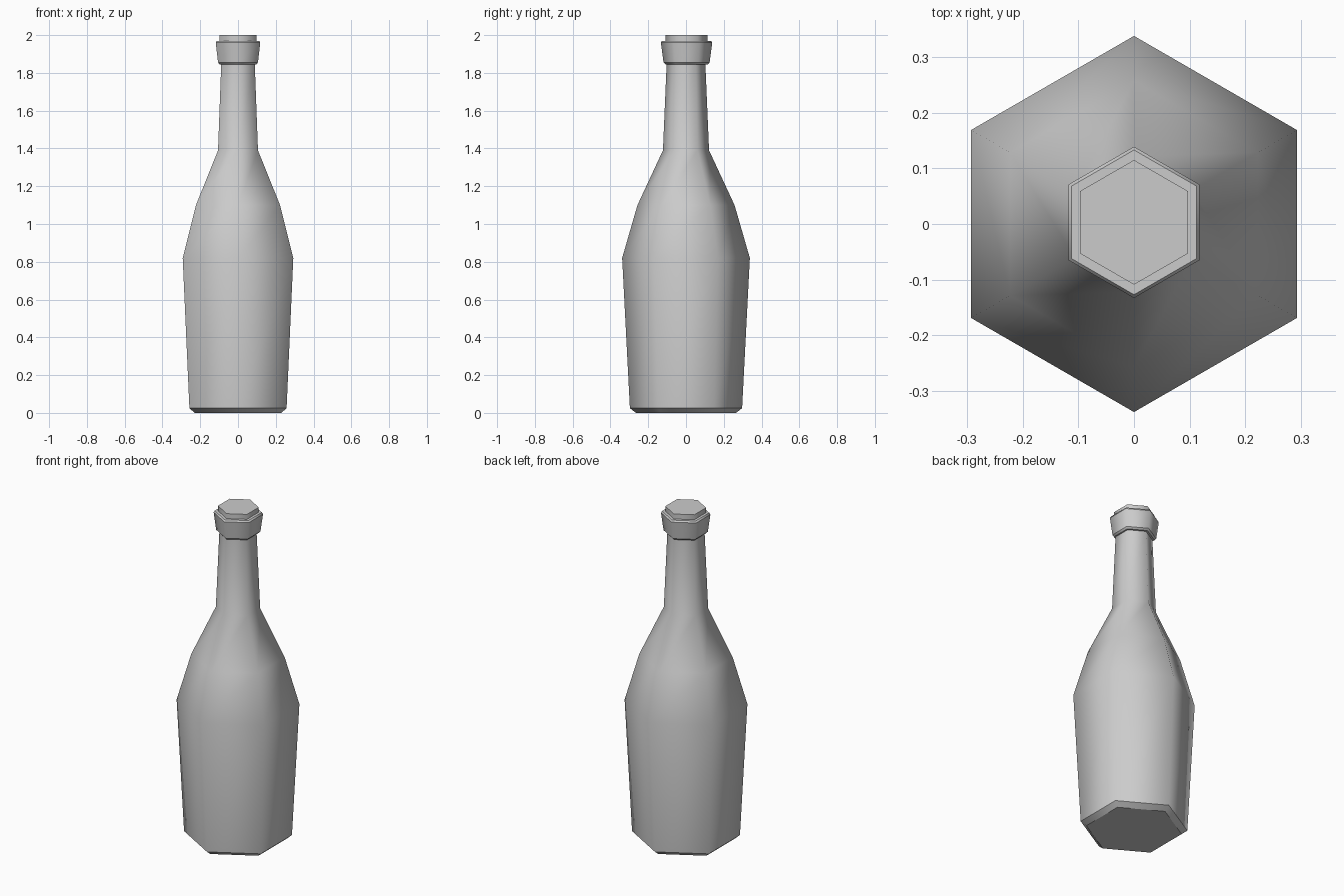
import bpy
import bmesh
from math import pi, sin, cos

cube = bpy.data.objects.get("Cube")
if cube:
    bpy.data.objects.remove(cube)

SIDES = 6

grey = bpy.data.materials.new("bottle grey")
grey.use_nodes = True
colour = (0.6, 0.6, 0.6, 1)
grey.diffuse_color = colour
grey.node_tree.nodes["Principled BSDF"].inputs["Base Color"].default_value = colour


def lathe(name, profile, sharp_rings=(), lean=0.0):
    """Six-sided closed solid from (radius, height) points; smooth walls, crisp chosen rings."""
    bm = bmesh.new()
    rings = []
    for radius, z in profile:
        ring = []
        for i in range(SIDES):
            a = pi / 2 + 2 * pi * i / SIDES
            ring.append(bm.verts.new((radius * cos(a), radius * sin(a) + lean, z)))
        rings.append(ring)
    for low, high in zip(rings, rings[1:]):
        for i in range(SIDES):
            j = (i + 1) % SIDES
            bm.faces.new((low[i], low[j], high[j], high[i])).smooth = True
    bm.faces.new(rings[0][::-1])
    bm.faces.new(rings[-1])
    for k in (0, len(rings) - 1, *sharp_rings):
        for i in range(SIDES):
            bm.edges.get((rings[k][i], rings[k][(i + 1) % SIDES])).smooth = False
    mesh = bpy.data.meshes.new(name)
    bm.to_mesh(mesh)
    bm.free()
    mesh.materials.append(grey)
    obj = bpy.data.objects.new(name, mesh)
    bpy.context.collection.objects.link(obj)
    return obj


# Body with bevelled foot, shoulder and tapering neck
lathe("bottle_body", [(0.265, 0), (0.297, 0.025), (0.338, 0.82), (0.257, 1.10),
                      (0.122, 1.39), (0.102, 1.86)], sharp_rings=(1,))

# Flared collar around the mouth
lathe("neck_collar", [(0.112, 1.845), (0.122, 1.855), (0.136, 1.96), (0.13, 1.97)],
      sharp_rings=(1, 2), lean=0.003)

# Stopper showing above the collar
lathe("stopper", [(0.112, 1.94), (0.112, 2.0)], lean=0.003)
